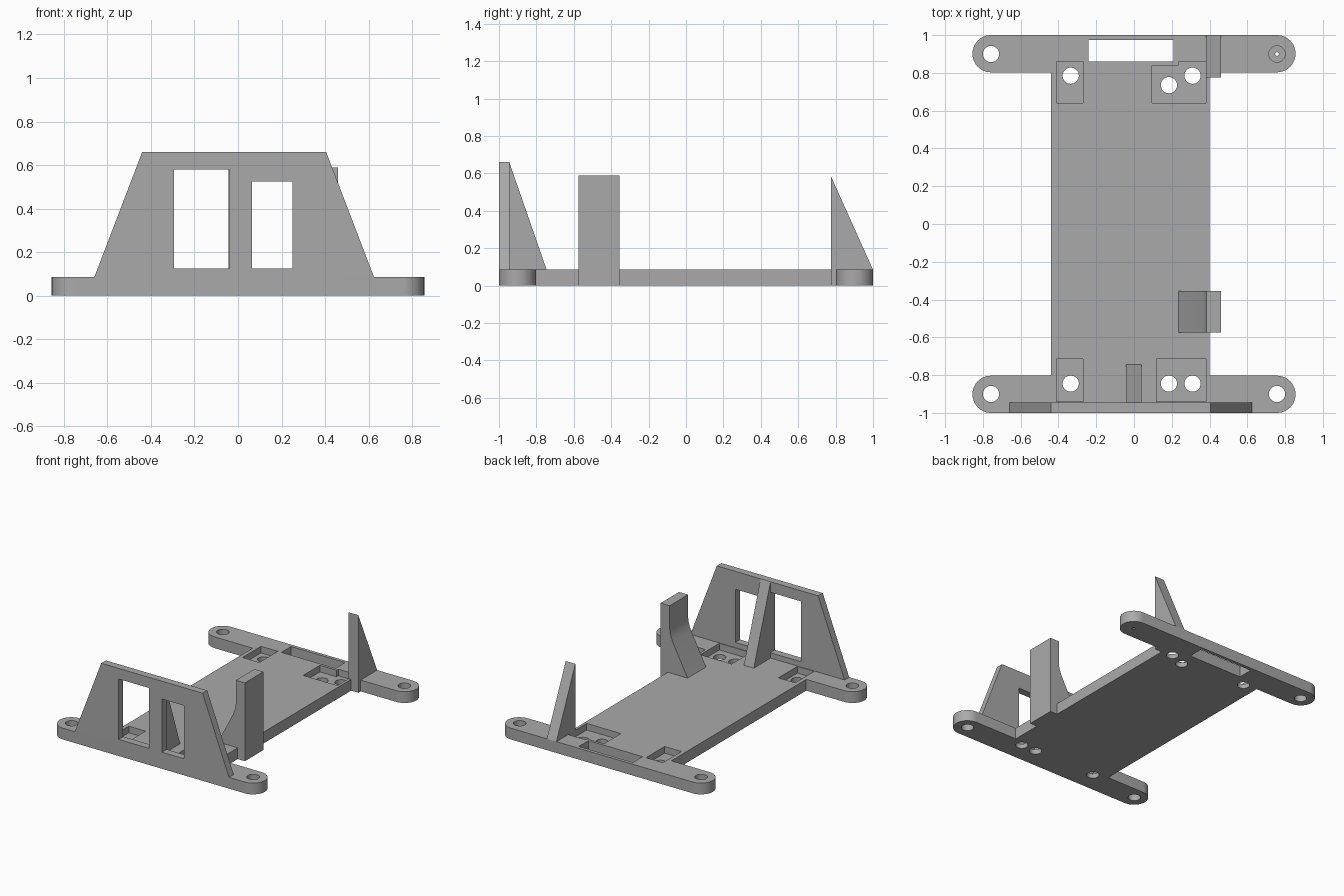
import bpy, bmesh, math
from mathutils import Vector

if "Cube" in bpy.data.objects:
    bpy.data.objects.remove(bpy.data.objects["Cube"])

grey = bpy.data.materials.new("plain grey")
grey.use_nodes = True
colour = (0.4, 0.4, 0.4, 1)
grey.diffuse_color = colour
grey.node_tree.nodes["Principled BSDF"].inputs["Base Color"].default_value = colour

T = 0.085        # plate thickness
FLOOR = 0.035    # height of the pocket floors
PLACE = {"x": lambda a, b, d: (d, a, b),
         "y": lambda a, b, d: (a, d, b),
         "z": lambda a, b, d: (a, b, d)}


def prism(name, points, axis, lo, hi):
    """Extrude a flat profile along an axis, from lo to hi."""
    bm = bmesh.new()
    face = bm.faces.new([bm.verts.new(PLACE[axis](a, b, lo)) for a, b in points])
    out = bmesh.ops.extrude_face_region(bm, geom=[face])
    moved = [v for v in out["geom"] if isinstance(v, bmesh.types.BMVert)]
    bmesh.ops.translate(bm, verts=moved, vec=Vector(PLACE[axis](0, 0, hi - lo)))
    bmesh.ops.recalc_face_normals(bm, faces=bm.faces)
    mesh = bpy.data.meshes.new(name)
    bm.to_mesh(mesh)
    bm.free()
    mesh.materials.append(grey)
    obj = bpy.data.objects.new(name, mesh)
    bpy.context.collection.objects.link(obj)
    return obj


def arc(cx, cy, r, start, end, n):
    angles = [math.radians(start + (end - start) * i / n) for i in range(n + 1)]
    return [(cx + r * math.cos(a), cy + r * math.sin(a)) for a in angles]


def rect(x0, x1, y0, y1):
    return [(x0, y0), (x1, y0), (x1, y1), (x0, y1)]


def activate(obj):
    bpy.ops.object.select_all(action="DESELECT")
    obj.select_set(True)
    bpy.context.view_layer.objects.active = obj


def cut(obj, points, axis, lo, hi):
    """Remove a prism from an object."""
    cutter = prism("cutter", points, axis, lo, hi)
    cutter.hide_render = True
    mod = obj.modifiers.new("cut", "BOOLEAN")
    mod.operation, mod.solver, mod.object = "DIFFERENCE", "EXACT", cutter
    activate(obj)
    bpy.ops.object.modifier_apply(modifier=mod.name)
    bpy.data.objects.remove(cutter)


def drill(obj, x, y, r=0.043, lo=-0.1):
    cut(obj, arc(x, y, r, 0, 360, 32)[:-1], "z", lo, 0.2)


# Base plate with a rounded cross bar at each end
R, EAR = 0.0985, 0.757
outline = (arc(EAR, R - 1, R, -90, 90, 24) + [(0.4, 2 * R - 1), (0.4, 1 - 2 * R)]
           + arc(EAR, 1 - R, R, -90, 90, 24)
           + arc(-EAR, 1 - R, R, 90, 270, 24) + [(-0.44, 1 - 2 * R), (-0.44, 2 * R - 1)]
           + arc(-EAR, R - 1, R, 90, 270, 24))
plate = prism("base_plate", outline, "z", 0, T)

# Sunken pockets, cable slot
pockets = [rect(-0.41, -0.27, 0.64, 0.86),
           [(0.095, 0.64), (0.38, 0.64), (0.38, 0.86), (0.235, 0.86),
            (0.235, 0.84), (0.095, 0.84)],
           rect(-0.41, -0.27, -0.94, -0.715),
           rect(0.12, 0.38, -0.94, -0.715)]
for pocket in pockets:
    cut(plate, pocket, "z", FLOOR, 0.2)
cut(plate, rect(-0.24, 0.21, 0.86, 0.975), "z", -0.1, 0.2)

# Screw holes; the left rear ear has a blind hole with a pin hole
for x, y in [(-0.335, 0.785), (0.185, 0.735), (0.31, 0.785),
             (-0.335, -0.845), (0.185, -0.845), (0.31, -0.845),
             (-EAR, 0.9), (-EAR, -0.9), (EAR, -0.9)]:
    drill(plate, x, y)
drill(plate, EAR, 0.9, lo=FLOOR)
drill(plate, EAR, 0.9, r=0.01)

# Front wall with two windows
wall = prism("front_wall", [(-0.66, T), (0.625, T), (0.405, 0.66), (-0.44, 0.66)],
             "y", -1, -0.945)
cut(wall, rect(-0.295, -0.04, 0.125, 0.58), "y", -1.1, -0.8)
cut(wall, rect(0.065, 0.25, 0.125, 0.525), "y", -1.1, -0.8)

# Rib behind the front wall
rib = prism("wall_rib", [(-0.945, T), (-0.745, T), (-0.945, 0.66)], "x", -0.043, 0.04)

# Side post with a flared foot
post = prism("side_post",
             [(0.46, 0), (0.46, 0.59), (0.385, 0.59), (0.385, 0.42), (0.382, 0.39),
              (0.373, 0.357), (0.36, 0.325), (0.235, T), (0.4, T), (0.4, 0)],
             "y", -0.575, -0.355)

# Triangular brace at the rear
brace = prism("rear_brace",
              [(0.775, 0), (0.775, 0.585), (1, T), (0.803, T), (0.803, 0)],
              "x", 0.38, 0.46)

for part in (plate, wall, rib, post, brace):
    activate(part)
    bpy.ops.object.shade_smooth_by_angle(angle=math.radians(25))
